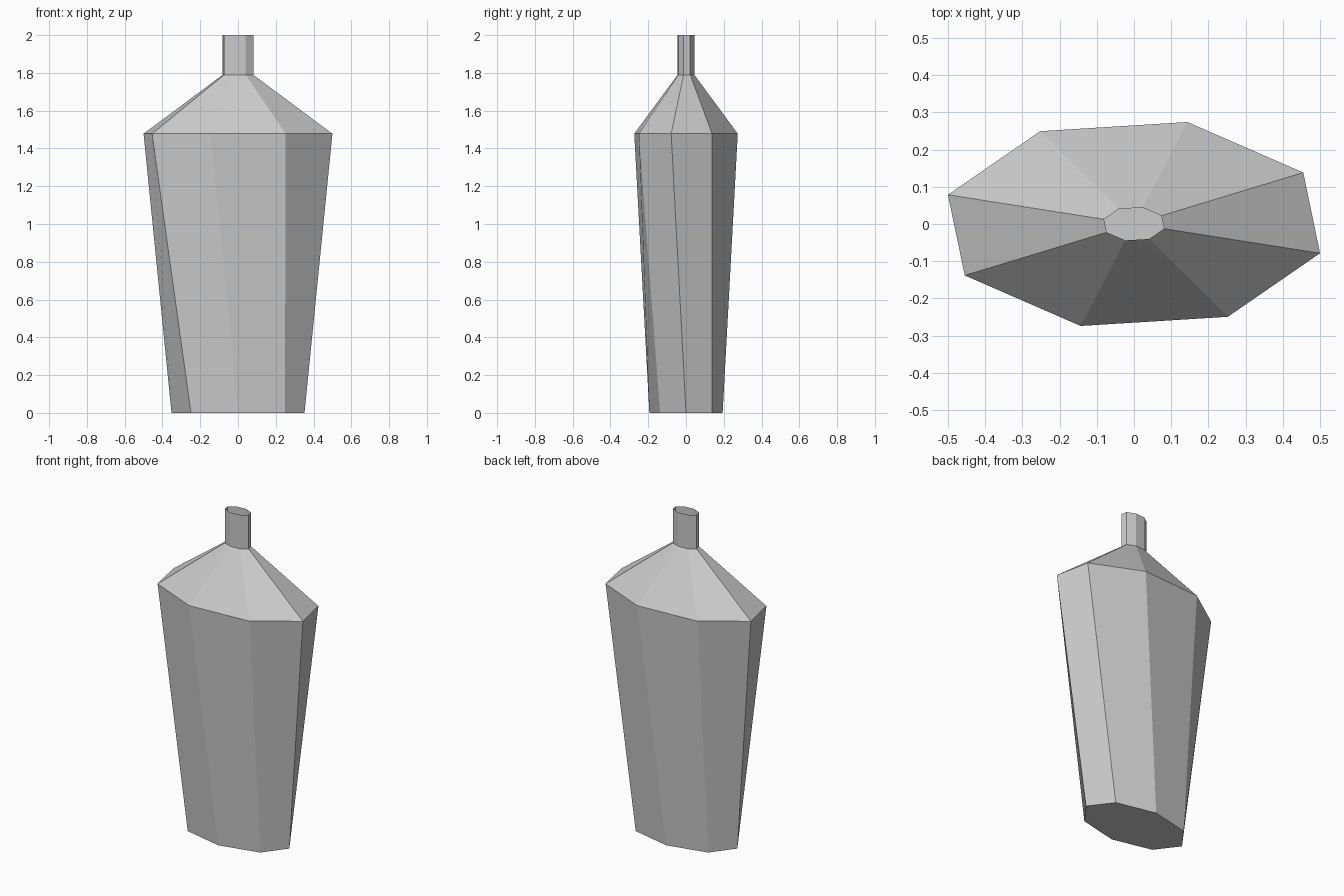
import bpy, bmesh
from math import cos, sin, radians, tau

if "Cube" in bpy.data.objects:
    bpy.data.objects.remove(bpy.data.objects["Cube"])

SIDES = 8
# Oval rings from base to lip: height, x radius, y radius, twist in degrees
RINGS = [
    (0.0, 0.352, 0.194, 0),
    (1.478, 0.52, 0.285, -16),
    (1.79, 0.084, 0.046, -16),
    (2.0, 0.084, 0.046, -16),
]


def add_ring(bm, z, rx, ry, twist):
    angles = [tau * i / SIDES + radians(twist) for i in range(SIDES)]
    return [bm.verts.new((rx * cos(a), ry * sin(a), z)) for a in angles]


# Twisted flat-sided bottle: body, shoulder and open neck
bm = bmesh.new()
rings = [add_ring(bm, *r) for r in RINGS]
for low, high in zip(rings, rings[1:]):
    for i in range(SIDES):
        j = (i + 1) % SIDES
        bm.faces.new((low[i], low[j], high[j], high[i]))

# Closed base
bm.faces.new(rings[0][::-1])

mesh = bpy.data.meshes.new("bottle")
bm.to_mesh(mesh)
bm.free()
bottle = bpy.data.objects.new("bottle", mesh)
bpy.context.collection.objects.link(bottle)
